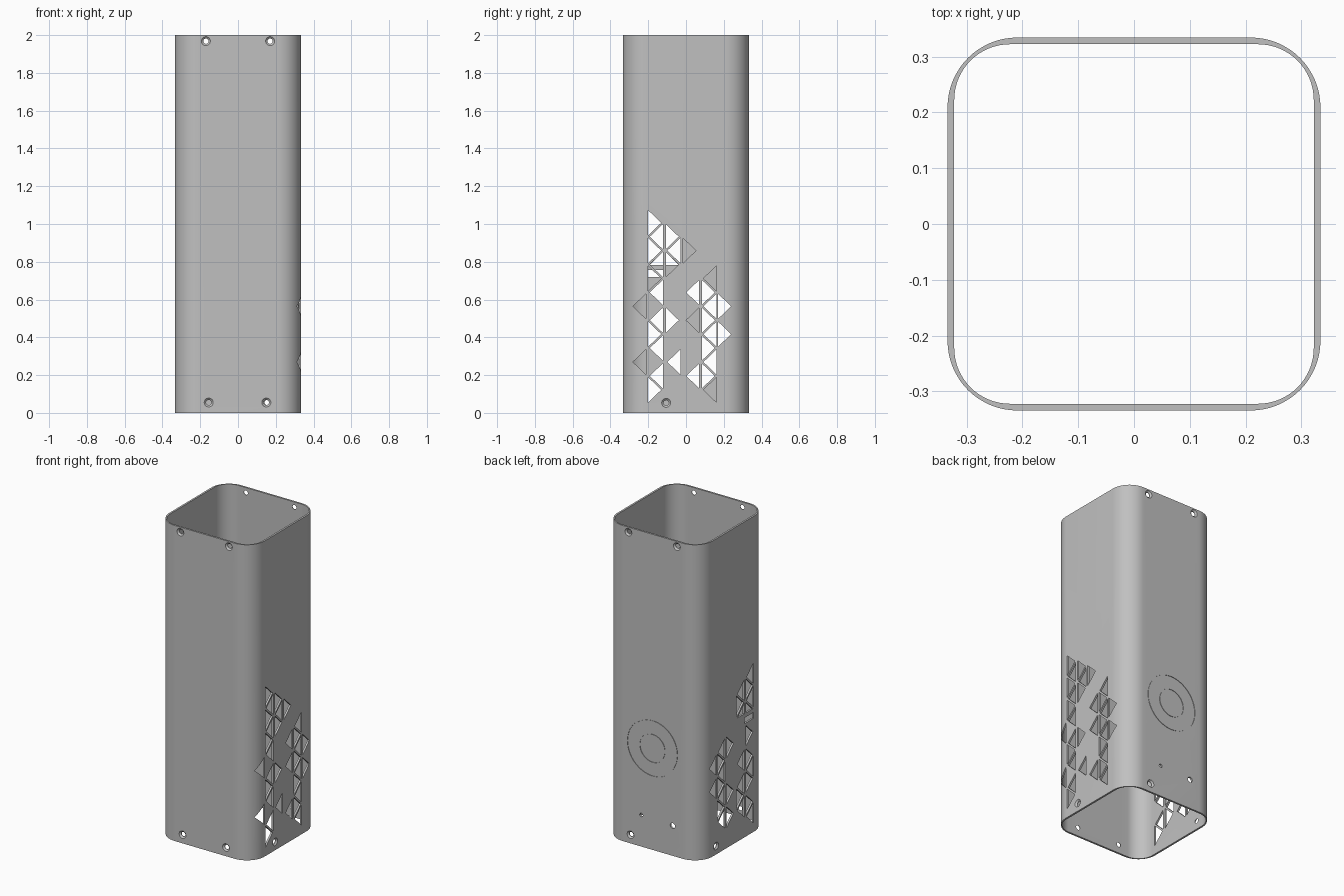
import bpy, bmesh
from math import sin, cos, pi
from mathutils import Vector

cube = bpy.data.objects.get("Cube")
if cube:
    bpy.data.objects.remove(cube, do_unlink=True)

HALF = 0.334      # half width of the tube
WALL = 0.012

gray = bpy.data.materials.new("plain_gray")
gray.use_nodes = True
gray.diffuse_color = (0.53, 0.53, 0.53, 1)
gray.node_tree.nodes["Principled BSDF"].inputs["Base Color"].default_value = (0.53, 0.53, 0.53, 1)

# Which way each wall faces: (u along the wall, height, distance outward) -> xyz
WALLS = {
    "front": lambda u, z, d: Vector((u, -d, z)),
    "back": lambda u, z, d: Vector((u, d, z)),
    "right": lambda u, z, d: Vector((d, u, z)),
    "left": lambda u, z, d: Vector((-d, u, z)),
}


def loft(bm, loops, closed=False):
    """Skin a row of equal loops; close it on itself or cap both ends."""
    rows = [[bm.verts.new(p) for p in loop] for loop in loops]
    n = len(rows[0])
    pairs = list(zip(rows, rows[1:]))
    if closed:
        pairs.append((rows[-1], rows[0]))
    else:
        bm.faces.new(rows[0])
        bm.faces.new(rows[-1])
    for a, b in pairs:
        for i in range(n):
            j = (i + 1) % n
            bm.faces.new((a[i], a[j], b[j], b[i]))


def finish(bm, name):
    bmesh.ops.recalc_face_normals(bm, faces=bm.faces[:])
    me = bpy.data.meshes.new(name)
    bm.to_mesh(me)
    bm.free()
    me.materials.append(gray)
    ob = bpy.data.objects.new(name, me)
    bpy.context.collection.objects.link(ob)
    return ob


def rounded_square(half, radius, z, steps=16):
    c = half - radius
    pts = []
    for k, (sx, sy) in enumerate(((1, 1), (-1, 1), (-1, -1), (1, -1))):
        for i in range(steps + 1):
            a = (k + i / steps) * pi / 2
            pts.append(Vector((sx * c + radius * cos(a), sy * c + radius * sin(a), z)))
    return pts


def circle(wall, u, z, r, d, n=32):
    return [WALLS[wall](u + r * cos(2 * pi * i / n), z + r * sin(2 * pi * i / n), d)
            for i in range(n)]


def prism(bm, wall, outline):
    loft(bm, [[WALLS[wall](u, z, d) for u, z in outline] for d in (0.24, 0.4)])


# Tube body, with walls that thin at the corners
bm = bmesh.new()
loft(bm, [rounded_square(HALF, 0.125, 0), rounded_square(HALF, 0.125, 2),
          rounded_square(HALF - WALL, 0.1, 2), rounded_square(HALF - WALL, 0.1, 0)], closed=True)
body = finish(bm, "tube_body")

# Countersunk screw holes
holes = bmesh.new()
screws = [(w, s * 0.17, 1.968) for w in ("front", "back") for s in (-1, 1)]
screws += [("front", -0.155, 0.055), ("front", 0.15, 0.055), ("back", 0.155, 0.055),
           ("right", -0.105, 0.053), ("left", 0.175, 0.053)]
for wall, u, z in screws:
    loft(holes, [circle(wall, u, z, r, d) for r, d in
                 ((0.014, 0.3), (0.014, 0.325), (0.026, 0.336), (0.026, 0.35))])

# Plain cable holes in the back
for u, z, r in ((0.08, 0.2, 0.011), (-0.14, 0.19, 0.017)):
    loft(holes, [circle("back", u, z, r, d) for d in (0.3, 0.36)])

# Two engraved rings in the back
for r in (0.175, 0.088):
    loft(holes, [circle("back", 0, 0.645, r + w, d, 64) for w, d in
                 ((-0.002, 0.331), (0.002, 0.331), (0.002, 0.35), (-0.002, 0.35))], closed=True)
hole_cutter = finish(holes, "hole_cutter")

# Triangular vents: column start, parity of right-pointing rows, shared rows,
# rows only in the right wall, rows only in the left wall
COLUMNS = [
    (-0.289, 1, (), (2, 6), ()),
    (-0.200, 0, (0, 1, 3, 4, 5, 7, 10, 11, 12), (8, 9), ()),
    (-0.107, 1, (2, 5, 10, 11), (9,), (1, 3)),
    (-0.016, 0, (), (10,), ()),
    (-0.007, 0, (1, 7), (5,), (3,)),
    (0.084, 1, (1, 2, 3, 4, 5, 6, 7), (0, 8), ()),
    (0.170, 0, (4, 6), (), ()),
]
CELL, DEPTH, RISE, PITCH = 0.077, 0.069, 0.066, 0.0737
vents = bmesh.new()
for start, parity, shared, right_only, left_only in COLUMNS:
    for wall, rows in (("right", shared + right_only), ("left", shared + left_only)):
        for k in rows:
            z = 0.122 + k * PITCH
            points_right = k % 2 == parity
            edge = start if points_right else start + CELL
            tip = edge + (DEPTH if points_right else -DEPTH)
            prism(vents, wall, [(edge, z - RISE), (tip, z), (edge, z + RISE)])

# Partly barred vents in the left wall: one slot and two clipped triangles
prism(vents, "left", [(-0.2, 0.72), (-0.108, 0.72), (-0.108, 0.757), (-0.2, 0.757)])
bar = 0.783
peak = 0.122 + 9 * PITCH
for edge, side in ((-0.123, -1), (-0.107, 1)):
    prism(vents, "left", [(edge, bar), (edge + side * DEPTH, bar), (edge, peak + RISE)])
vent_cutter = finish(vents, "vent_cutter")

# Cut everything out of the body
bpy.context.view_layer.objects.active = body
body.select_set(True)
for cutter in (hole_cutter, vent_cutter):
    cutter.hide_render = True
    mod = body.modifiers.new("cut", "BOOLEAN")
    mod.operation = "DIFFERENCE"
    mod.solver = "EXACT"
    mod.object = cutter
    bpy.ops.object.modifier_apply(modifier=mod.name)
    bpy.data.objects.remove(cutter, do_unlink=True)

bpy.ops.object.select_all(action="DESELECT")
body.select_set(True)
bpy.context.view_layer.objects.active = body
bpy.ops.object.shade_smooth_by_angle(angle=pi / 6)
